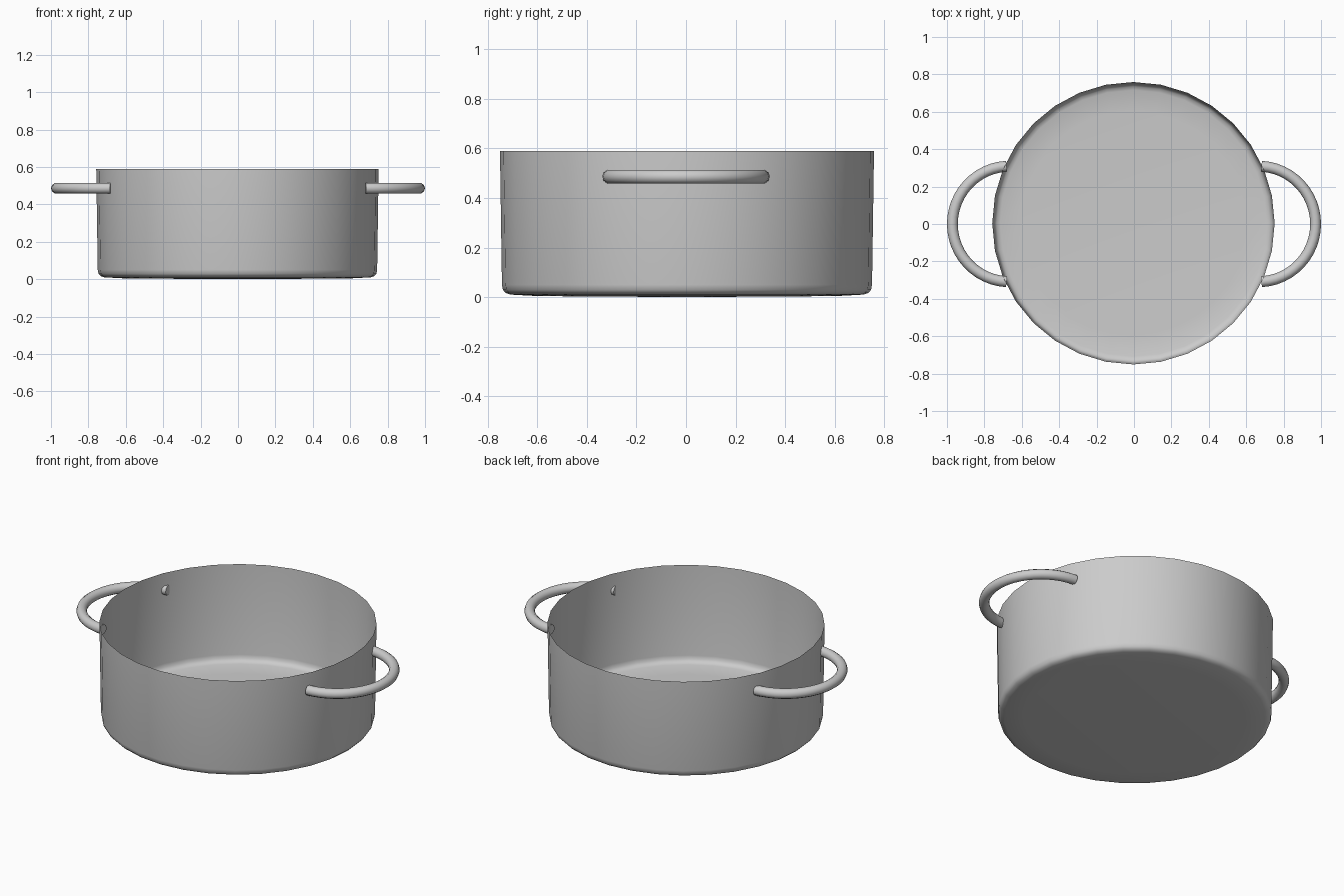
import bpy, bmesh, math

if "Cube" in bpy.data.objects:
    bpy.data.objects.remove(bpy.data.objects["Cube"])

SEGS = 32


def smooth(obj, angle):
    bpy.ops.object.select_all(action='DESELECT')
    obj.select_set(True)
    bpy.context.view_layer.objects.active = obj
    bpy.ops.object.shade_smooth_by_angle(angle=math.radians(angle))


# Pot: thin-walled revolved profile, slightly domed base and flared wall
def make_pot():
    profile = [(0.60, 0.004), (0.712, 0.010), (0.731, 0.016),
               (0.743, 0.029), (0.747, 0.05), (0.755, 0.59)]
    bm = bmesh.new()
    centre = bm.verts.new((0, 0, 0))
    rings = []
    for r, z in profile:
        rings.append([bm.verts.new((r * math.cos(2 * math.pi * i / SEGS),
                                    r * math.sin(2 * math.pi * i / SEGS), z))
                      for i in range(SEGS)])
    for i in range(SEGS):
        j = (i + 1) % SEGS
        bm.faces.new((centre, rings[0][j], rings[0][i]))
        for a, b in zip(rings, rings[1:]):
            bm.faces.new((a[i], a[j], b[j], b[i]))
    mesh = bpy.data.meshes.new("pot_body")
    bm.to_mesh(mesh)
    bm.free()
    obj = bpy.data.objects.new("pot_body", mesh)
    obj.location = (-0.003, 0.004, 0)
    bpy.context.collection.objects.link(obj)
    smooth(obj, 60)


# Handle: round bar bent into a half loop, ends sunk into the wall
def make_handle(name, side):
    curve = bpy.data.curves.new(name, 'CURVE')
    curve.dimensions = '3D'
    curve.bevel_depth = 0.029
    curve.bevel_resolution = 3
    curve.use_fill_caps = True
    spline = curve.splines.new('POLY')
    steps = 24
    spline.points.add(steps)
    for i, p in enumerate(spline.points):
        a = math.radians(-87 + 174 * i / steps)
        p.co = (side * (0.665 + 0.306 * math.cos(a)), 0.309 * math.sin(a), 0.486, 1)
    obj = bpy.data.objects.new(name, curve)
    bpy.context.collection.objects.link(obj)
    bpy.ops.object.select_all(action='DESELECT')
    obj.select_set(True)
    bpy.context.view_layer.objects.active = obj
    bpy.ops.object.convert(target='MESH')
    smooth(bpy.context.view_layer.objects.active, 50)


make_pot()
make_handle("right_handle", 1)
make_handle("left_handle", -1)
